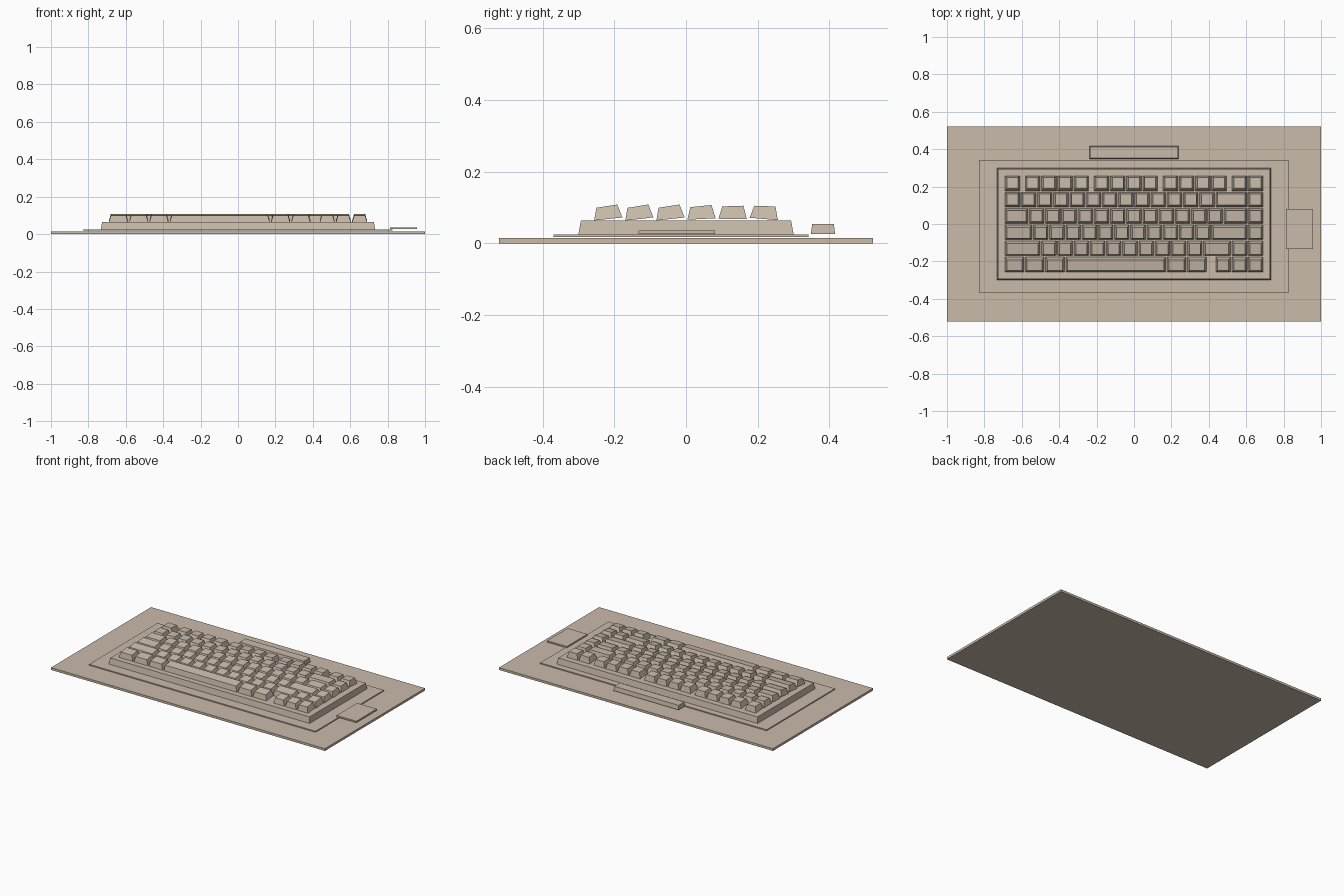
import bpy
import bmesh
from math import radians
from mathutils import Matrix, Vector

cube = bpy.data.objects.get("Cube")
if cube:
    bpy.data.objects.remove(cube)

# One warm beige for everything
beige = bpy.data.materials.new("warm_beige")
beige.use_nodes = True
COLOUR = (0.584, 0.497, 0.402, 1)
beige.diffuse_color = COLOUR
beige.node_tree.nodes["Principled BSDF"].inputs["Base Color"].default_value = COLOUR


def add_block(bm, size, inset=(0, 0), wedge=0, matrix=Matrix()):
    """Box standing on its local origin, tapered to the top, its top front edge lowered by wedge."""
    verts = bmesh.ops.create_cube(bm, size=1)["verts"]
    for v in verts:
        top = v.co.z > 0
        front = v.co.y < 0
        x = v.co.x * (size[0] - 2 * inset[0] * top)
        y = v.co.y * (size[1] - 2 * inset[1] * top)
        z = size[2] * top - wedge * (top and front)
        v.co = matrix @ Vector((x, y, z))


def finish(bm, name):
    mesh = bpy.data.meshes.new(name)
    bm.to_mesh(mesh)
    bm.free()
    mesh.materials.append(beige)
    obj = bpy.data.objects.new(name, mesh)
    bpy.context.collection.objects.link(obj)


def slab(name, xs, ys, zs, inset=(0, 0)):
    bm = bmesh.new()
    centre = Matrix.Translation((sum(xs) / 2, sum(ys) / 2, zs[0]))
    add_block(bm, (xs[1] - xs[0], ys[1] - ys[0], zs[1] - zs[0]), inset, 0, centre)
    finish(bm, name)


# Stacked base and loose parts
slab("desk_board", (-1, 1), (-0.522, 0.522), (0, 0.015))
slab("desk_mat", (-0.828, 0.825), (-0.37, 0.342), (0.018, 0.025))
slab("keyboard_case", (-0.733, 0.733), (-0.3, 0.3), (0.025, 0.064), (0.006, 0.007))
slab("rear_bar", (-0.238, 0.238), (0.348, 0.416), (0.026, 0.054), (0.003, 0.004))
slab("side_card", (0.813, 0.957), (-0.133, 0.081), (0.026, 0.036))

# Rows from front to back: tilt in degrees, then key widths in units (negative = gap)
UNIT = 0.0867
GAP = 0.0077
one = [1]
rows = [
    ("bottom_row", 6, [1.25] * 3 + [6.25] + [1.25] * 2 + [-0.5] + one * 3),
    ("shift_row", 6.5, [2.25] + one * 10 + [1.75] + one * 2),
    ("home_row", 6, [1.75] + one * 11 + [2.25, 1]),
    ("upper_row", 3, [1.5] + one * 12 + [1.5, 1]),
    ("number_row", -1, one * 13 + [2, 1]),
    ("function_row", -5, one + [-0.25] + one * 4 + [-0.25] + one * 4
     + [-0.25] + one * 4 + [-0.25] + one * 2),
]

# Sculpted tapered keycaps, one mesh per row
for i, (name, tilt, widths) in enumerate(rows):
    bm = bmesh.new()
    x = -8 * UNIT
    for w in widths:
        width = abs(w) * UNIT
        if w > 0:
            place = Matrix.Translation((x + width / 2, (i - 2.5) * UNIT, 0.068))
            add_block(bm, (width - GAP, UNIT - GAP, 0.0375), (0.01, 0.01), 0.003,
                      place @ Matrix.Rotation(radians(tilt), 4, "X"))
        x += width
    finish(bm, name + "_keys")
